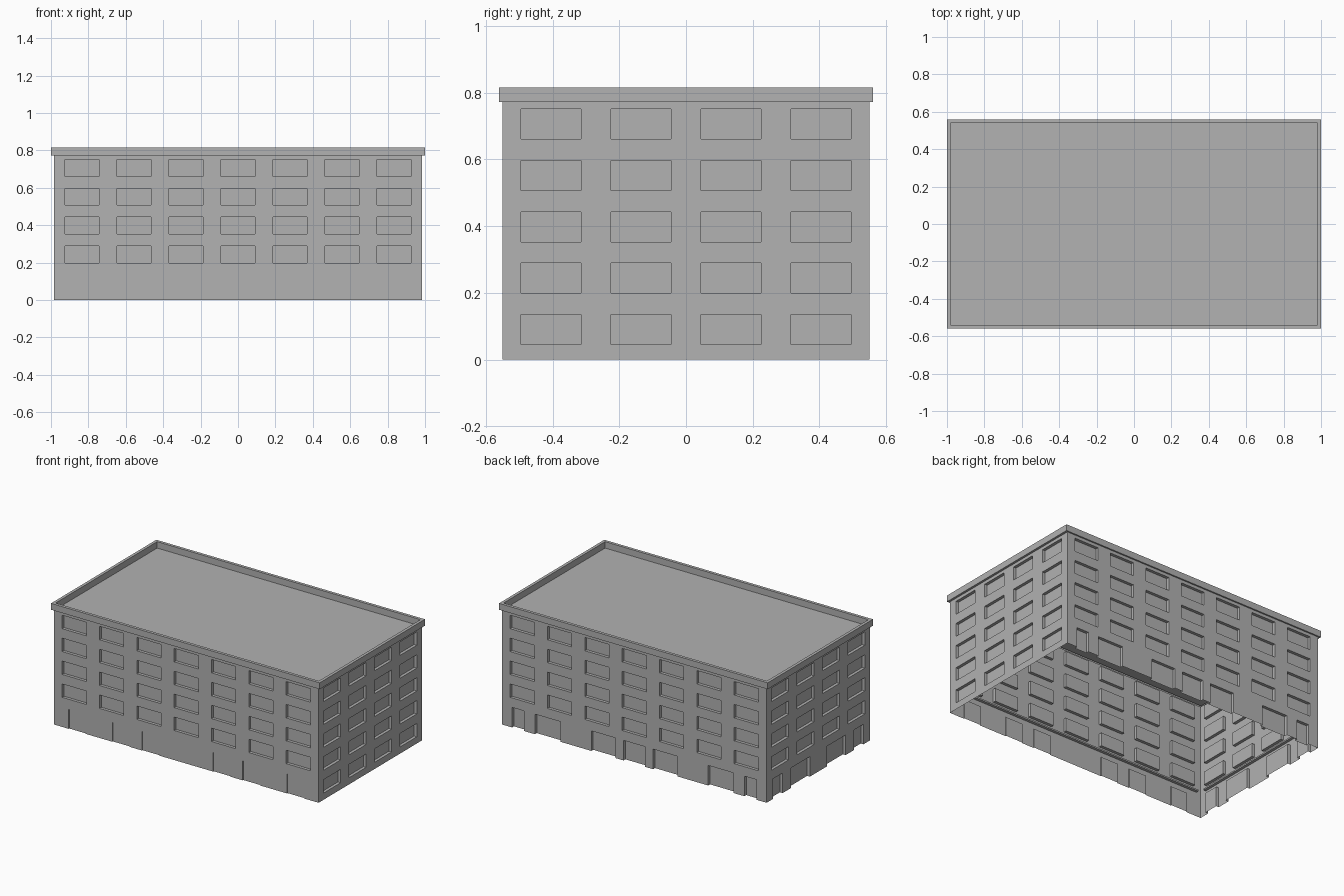
import bpy, bmesh
from mathutils import Vector

if "Cube" in bpy.data.objects:
    bpy.data.objects.remove(bpy.data.objects["Cube"], do_unlink=True)

HX, HY, ROOF, TOP = 0.985, 0.55, 0.772, 0.815
DEPTH = 0.02

grey = bpy.data.materials.new("plain_grey")
grey.use_nodes = True
grey.diffuse_color = (0.445, 0.445, 0.445, 1)
grey.node_tree.nodes["Principled BSDF"].inputs["Base Color"].default_value = grey.diffuse_color


def finish(bm, name):
    mesh = bpy.data.meshes.new(name)
    bm.to_mesh(mesh)
    bm.free()
    mesh.materials.append(grey)
    ob = bpy.data.objects.new(name, mesh)
    bpy.context.collection.objects.link(ob)
    return ob


def wall(name, origin, along, length, openings):
    """Flat wall sheet with recessed panels: (u0, u1, z0, z1, depth), u from the wall centre."""
    bm = bmesh.new()
    along = Vector(along)
    inward = Vector((0, 0, 1)).cross(along)
    origin = Vector(origin)

    def quad(*pts):
        bm.faces.new([bm.verts.new(origin + along * u + inward * d + Vector((0, 0, z)))
                      for u, z, d in pts])

    us = sorted({-length, length, *(o[0] for o in openings), *(o[1] for o in openings)})
    zs = sorted({0, ROOF, *(o[2] for o in openings), *(o[3] for o in openings)})
    for a, b in zip(us, us[1:]):
        for c, d in zip(zs, zs[1:]):
            u, z = (a + b) / 2, (c + d) / 2
            if not any(o[0] < u < o[1] and o[2] < z < o[3] for o in openings):
                quad((a, c, 0), (b, c, 0), (b, d, 0), (a, d, 0))
    for a, b, c, d, k in openings:
        quad((a, c, k), (b, c, k), (b, d, k), (a, d, k))
        quad((a, c, 0), (a, c, k), (a, d, k), (a, d, 0))
        quad((b, c, k), (b, c, 0), (b, d, 0), (b, d, k))
        quad((a, d, k), (b, d, k), (b, d, 0), (a, d, 0))
        if c > 0:
            quad((a, c, 0), (b, c, 0), (b, c, k), (a, c, k))
    bmesh.ops.remove_doubles(bm, verts=bm.verts, dist=0.0005)
    return finish(bm, name)


def windows(count, pitch, first_row):
    """Regular rows of windows."""
    result = []
    for row in range(first_row, 5):
        z = 0.045 + row * 0.154
        for i in range(count):
            u = (i - (count - 1) / 2) * pitch
            result.append((u - 0.09, u + 0.09, z, z + 0.09, DEPTH))
    return result


def ground(spans, height, depth):
    return [(a, b, 0, height, depth) for a, b in spans]


# Ground floor openings, mirrored about the middle of each wall
def mirrored(spans):
    return spans + [(-b, -a) for a, b in spans]


front_bays = mirrored([(0.2, 0.33), (0.42, 0.55), (0.75, 0.875)])
back_bays = mirrored([(0.14, 0.32), (0.55, 0.74), (0.82, 0.91)]) + [(-0.08, 0.08)]
left_bays = mirrored([(0.09, 0.29), (0.38, 0.48)])

# Four walls
wall("front_wall", (0, -HY, 0), (1, 0, 0), HX,
     windows(7, 0.278, 1) + ground(front_bays, 0.13, 0.006))
wall("back_wall", (0, HY, 0), (-1, 0, 0), HX,
     windows(7, 0.278, 1) + ground(back_bays, 0.135, DEPTH))
wall("right_wall", (HX, 0, 0), (0, 1, 0), HY, windows(4, 0.27, 0))
wall("left_wall", (-HX, 0, 0), (0, -1, 0), HY,
     windows(4, 0.27, 1) + ground(left_bays, 0.135, DEPTH))


def box(name, x0, x1, y0, y1, z0, z1):
    bm = bmesh.new()
    bmesh.ops.create_cube(bm, size=1)
    for v in bm.verts:
        v.co = ((x0 + x1) / 2 + v.co.x * (x1 - x0),
                (y0 + y1) / 2 + v.co.y * (y1 - y0),
                (z0 + z1) / 2 + v.co.z * (z1 - z0))
    return finish(bm, name)


# Inner ledges over the ground floor
box("front_inner_ledge", -0.95, 0.95, -HY + 0.001, -HY + 0.02, 0.165, 0.175)
box("left_inner_ledge", -HX + 0.001, -HX + 0.02, -0.5, 0.5, 0.165, 0.175)

# Flat roof with a raised parapet rim around it
bm = bmesh.new()
loops = [(HX, HY, ROOF), (1, 0.56, ROOF), (1, 0.56, TOP), (0.98, 0.54, TOP), (0.98, 0.54, ROOF)]
rings = [[bm.verts.new((sx * x, sy * y, z)) for sx, sy in ((-1, -1), (1, -1), (1, 1), (-1, 1))]
         for x, y, z in loops]
for low, high in zip(rings, rings[1:]):
    for i in range(4):
        j = (i + 1) % 4
        bm.faces.new((low[i], low[j], high[j], high[i]))
bm.faces.new(rings[-1])
finish(bm, "roof_and_parapet")
